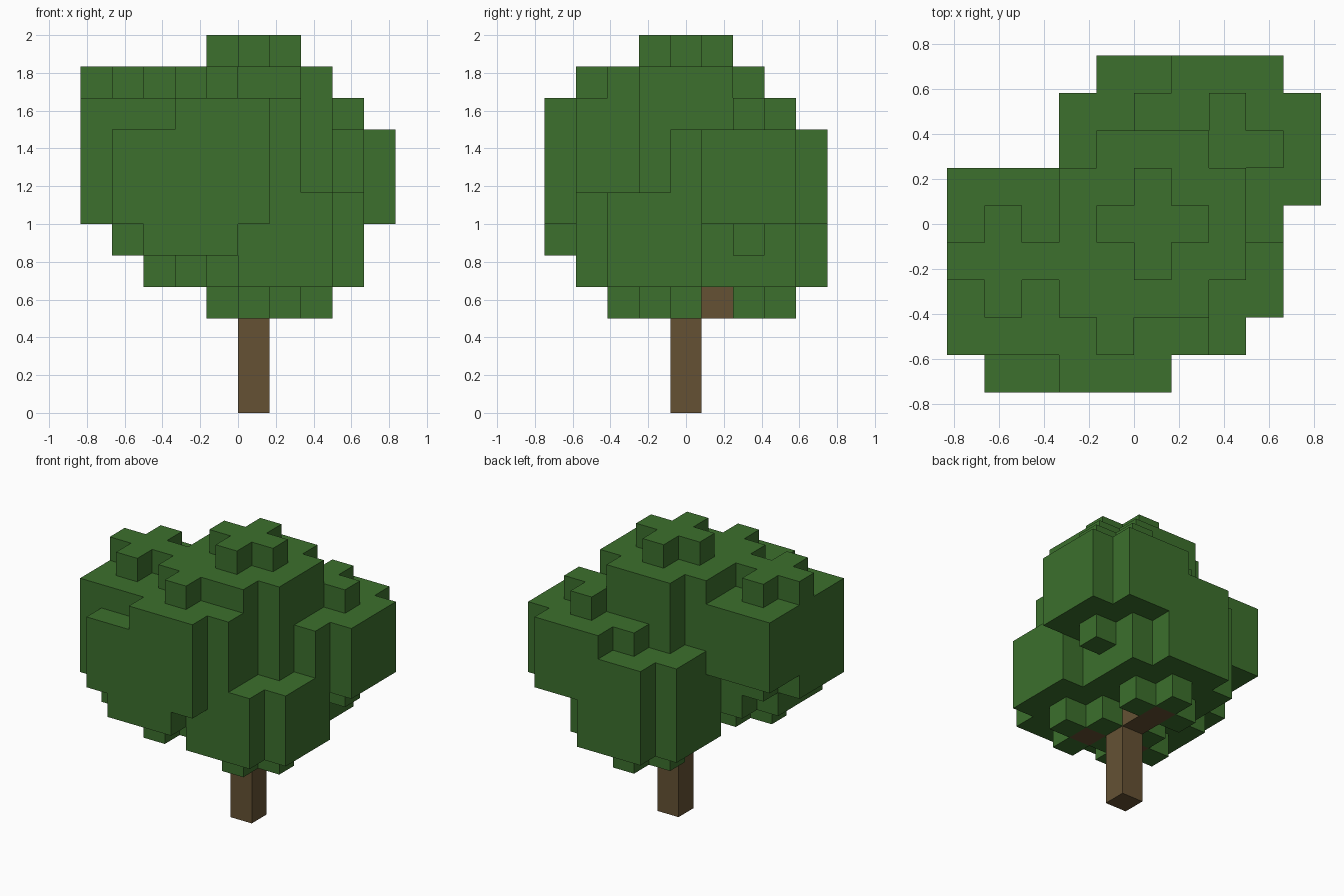
import bpy
import bmesh
import math
from itertools import product
from mathutils import Vector

cube = bpy.data.objects.get("Cube")
if cube:
    bpy.data.objects.remove(cube, do_unlink=True)

CELL = 1 / 6
AXES = [Vector(a) for a in ((1, 0, 0), (0, 1, 0), (0, 0, 1))]


def make_material(name, color):
    mat = bpy.data.materials.new(name)
    mat.use_nodes = True
    mat.diffuse_color = (*color, 1)
    bsdf = next(n for n in mat.node_tree.nodes if n.type == "BSDF_PRINCIPLED")
    bsdf.inputs["Base Color"].default_value = (*color, 1)
    bsdf.inputs["Roughness"].default_value = 0.9
    return mat


def leaf_cluster(center):
    """Rounded block: three wide layers capped by a plus above and below."""
    cx, cy, cz = center
    cells = set()
    for x, y, z in product(range(-2, 3), repeat=3):
        limit = 1 if abs(z) == 2 else 5
        if x * x + y * y <= limit and cx + x >= 0:
            cells.add((cx + x, cy + y, cz + z))
    return cells


def build_blocks(name, cells, filled, mat):
    """Skin the cells, leaving out faces hidden against other cells."""
    bm = bmesh.new()
    for cell in cells:
        mid = Vector(cell) + Vector((0.5, 0.5, 0.5))
        for n, sign in product(range(3), (1, -1)):
            normal = AXES[n] * sign
            if tuple(int(c) for c in Vector(cell) + normal) in filled:
                continue
            u = AXES[(n + 1) % 3] * 0.5
            v = AXES[(n + 2) % 3] * 0.5 * sign
            corners = [mid + normal * 0.5 + d for d in (-u - v, u - v, u + v, v - u)]
            bm.faces.new([bm.verts.new((c - Vector((5, 4.5, 0))) * CELL) for c in corners])
    bmesh.ops.remove_doubles(bm, verts=bm.verts, dist=0.001)
    bmesh.ops.dissolve_limit(bm, angle_limit=math.radians(1),
                             verts=bm.verts, edges=bm.edges)
    mesh = bpy.data.meshes.new(name)
    bm.to_mesh(mesh)
    bm.free()
    mesh.materials.append(mat)
    obj = bpy.data.objects.new(name, mesh)
    bpy.context.collection.objects.link(obj)
    return obj


# Trunk with short branches reaching into the foliage
wood = {(5, 4, z) for z in range(8)}
wood |= {(5, 5, 3), (5, 6, 3), (6, 3, 3), (4, 3, 4), (3, 2, 4)}

# Foliage clusters, one for each branch tip
CLUSTERS = [
    (5, 4, 9),                                   # crown
    (6, 3, 5),                                   # low front
    (5, 6, 5), (5, 6, 6), (7, 6, 7),             # back branch
    (3, 2, 6), (4, 2, 7), (4, 2, 8),             # front branch
    (2, 2, 7), (1, 3, 8),                        # side branch
]
leaves = set().union(*(leaf_cluster(c) for c in CLUSTERS)) - wood

filled = wood | leaves
build_blocks("trunk", wood, filled, make_material("bark brown", (0.130, 0.083, 0.034)))
build_blocks("foliage", leaves, filled, make_material("leaf green", (0.045, 0.162, 0.026)))
